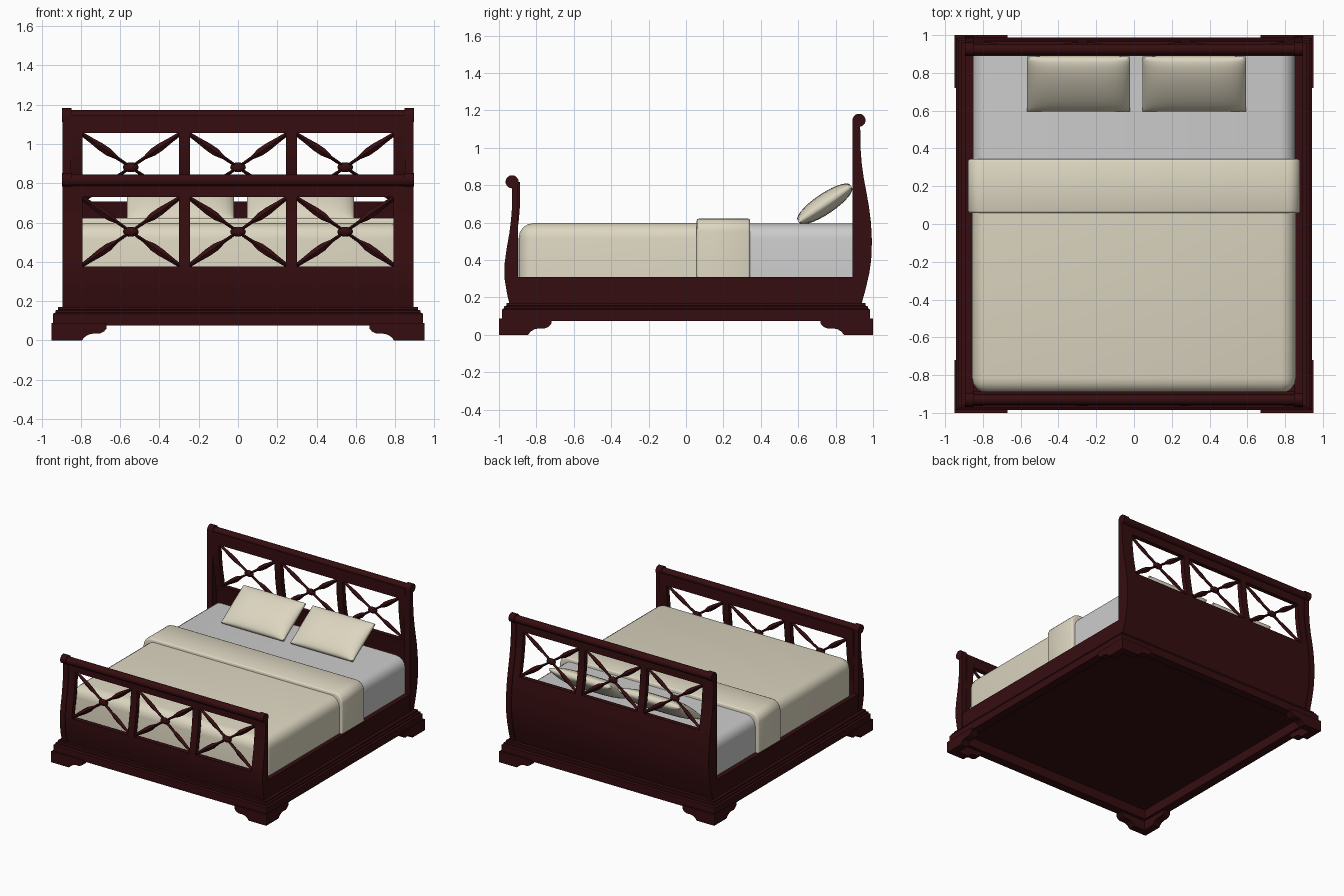
import bpy, bmesh, math
from mathutils import Vector, Matrix

if "Cube" in bpy.data.objects:
    bpy.data.objects.remove(bpy.data.objects["Cube"])


def material(name, rgb):
    m = bpy.data.materials.new(name)
    m.diffuse_color = (*rgb, 1)
    m.use_nodes = True
    m.node_tree.nodes["Principled BSDF"].inputs["Base Color"].default_value = m.diffuse_color
    return m


WOOD = material("dark_wood", (0.036, 0.004, 0.005))
CREAM = material("cream_fabric", (0.72, 0.67, 0.53))


def finish(name, bm, mat=None, smooth=None):
    bmesh.ops.recalc_face_normals(bm, faces=bm.faces)
    me = bpy.data.meshes.new(name)
    bm.to_mesh(me)
    bm.free()
    ob = bpy.data.objects.new(name, me)
    bpy.context.collection.objects.link(ob)
    if mat:
        me.materials.append(mat)
    if smooth:
        bpy.ops.object.select_all(action='DESELECT')
        bpy.context.view_layer.objects.active = ob
        ob.select_set(True)
        bpy.ops.object.shade_smooth_by_angle(angle=math.radians(smooth))
    return ob


def loft(name, rings, mat, closed=False, smooth=None):
    """Skin a list of equal-length point rings; cap the ends unless closed."""
    bm = bmesh.new()
    vs = [[bm.verts.new(p) for p in r] for r in rings]
    n = len(vs[0])
    for i in range(len(vs) if closed else len(vs) - 1):
        a, b = vs[i], vs[(i + 1) % len(vs)]
        for k in range(n):
            bm.faces.new((a[k], a[(k + 1) % n], b[(k + 1) % n], b[k]))
    if not closed:
        bm.faces.new(vs[0])
        bm.faces.new(vs[-1])
    return finish(name, bm, mat, smooth)


def prism(name, pts, axis, a, b, mat=WOOD, smooth=None):
    """Extrude a 2D outline along x (points are y,z) or y (points are x,z)."""
    place = (lambda p, c: (c, p[0], p[1])) if axis == 'x' else (lambda p, c: (p[0], c, p[1]))
    return loft(name, [[place(p, c) for p in pts] for c in (a, b)], mat, smooth=smooth)


def box(name, lo, hi, mat=WOOD):
    return prism(name, [(lo[1], lo[2]), (hi[1], lo[2]), (hi[1], hi[2]), (lo[1], hi[2])],
                 'x', lo[0], hi[0], mat)


def circle(cy, cz, r, n=20):
    return [(cy + r * math.cos(2 * math.pi * i / n), cz + r * math.sin(2 * math.pi * i / n))
            for i in range(n)]


def mirror(ob, x=True, y=False):
    m = ob.modifiers.new("mirror", 'MIRROR')
    m.use_axis = (x, y, False)


# Base moulding: stepped profile (inset, z) swept around the rectangle
prof = [(0, .075), (0, .135), (.012, .142), (.012, .152), (.025, .156), (.025, .17), (.07, .17), (.07, .075)]
loft("base_moulding", [[(sx * (.942 - d), sy * (.985 - d), z) for d, z in prof]
                       for sx, sy in ((-1, -1), (1, -1), (1, 1), (-1, 1))], WOOD, closed=True)
box("base_floor", (-.88, -.93, .15), (.88, .93, .17))

# Bracket feet: two scalloped arms per corner
arm = [(0, 0), (.155, 0), (.17, .018), (.19, .03), (.215, .035), (.245, .034), (.268, .045),
       (.28, .06), (.28, .088), (0, .088)]
mirror(prism("foot_end_arm", [(.95 - u, z) for u, z in arm], 'y', -1, -.94), y=True)
mirror(prism("foot_side_arm", [(u - .9999, z) for u, z in arm], 'x', .89, .9499), y=True)

# Side rails
mirror(box("side_rail", (.85, -.91, .16), (.892, .91, .31)))

# Head and foot boards: outer curve as (z, y) points, one sleigh shape each
HEAD = [(.16, .937), (.25, .962), (.33, .98), (.4, .99), (.5, .994), (.6, .989), (.68, .979), (.76, .965),
        (.84, .95), (.92, .939), (1.0, .933), (1.14, .931)]
FOOT = [(.16, -.943), (.22, -.957), (.3, -.97), (.38, -.97), (.46, -.959), (.54, -.945), (.62, -.935),
        (.7, -.929), (.82, -.929)]


def curve_y(c, z):
    for (z0, y0), (z1, y1) in zip(c, c[1:]):
        if z <= z1:
            return y0 + (y1 - y0) * (z - z0) / (z1 - z0)
    return c[-1][1]


def strip(name, c, x0, x1, z0, z1, inset=.006, depth=.036, inner=None):
    """A slice of the board following the sleigh curve."""
    s = 1 if c[0][1] > 0 else -1
    zs = [z0] + [z for z, _ in c if z0 < z < z1] + [z1]
    out = [(curve_y(c, z) - s * inset, z) for z in zs]
    back = [(inner if inner else y - s * depth, z) for y, z in reversed(out)]
    return prism(name, out + back, 'x', x0, x1, smooth=25)


def leaf_bar(name, c, p, q):
    """Diagonal slat, leaf-shaped on both arms, following the curve."""
    s = 1 if c[0][1] > 0 else -1
    half = [(0, .010), (.1, .014), (.2, .02), (.28, .02), (.36, .009), (.5, .007)]
    stations = half + [(1 - t, w) for t, w in reversed(half[:-1])]
    d = (Vector(q) - Vector(p)).normalized()
    rings = []
    for t, w in stations:
        x, z = p[0] + (q[0] - p[0]) * t, p[1] + (q[1] - p[1]) * t
        y = curve_y(c, z) - s * .024
        rings.append([(x - d.y * w, y, z + d.x * w), (x, y + .014, z),
                      (x + d.y * w, y, z - d.x * w), (x, y - .014, z)])
    loft(name, rings, WOOD)


def board(name, c, inner, z0, z1, scroll):
    cy, cz = scroll
    mirror(strip(name + "_post", c, .85, .895, .16, cz, 0, 0, inner))
    mirror(prism(name + "_scroll_end", circle(cy, cz, .035), 'x', .848, .896, smooth=30))
    prism(name + "_top_roll", circle(cy, cz - .003, .029), 'x', -.85, .85, smooth=30)
    strip(name + "_lower_panel", c, -.855, .855, .16, z0)
    strip(name + "_upper_band", c, -.855, .855, z1, cz)
    mirror(strip(name + "_outer_stile", c, .793, .855, z0, z1))
    mirror(strip(name + "_inner_stile", c, .245, .30, z0, z1))
    for cx in (-.546, 0, .546):
        leaf_bar(name + "_slat_rising", c, (cx - .255, z0), (cx + .255, z1))
        leaf_bar(name + "_slat_falling", c, (cx - .255, z1), (cx + .255, z0))
        bm = bmesh.new()
        bmesh.ops.create_uvsphere(bm, u_segments=12, v_segments=8, radius=1)
        zc = (z0 + z1) / 2
        y = curve_y(c, zc) - math.copysign(.024, cy)
        bm.transform(Matrix.Translation((cx, y, zc)) @ Matrix.Diagonal((.04, .02, .025, 1)))
        finish(name + "_rosette", bm, WOOD, 40)


board("headboard", HEAD, .89, .708, 1.055, (.925, 1.147))
board("footboard", FOOT, -.897, .377, .73, (-.93, .818))


# Bedding: rounded boxes
def soft_box(name, lo, hi, r, mat, pick):
    bm = bmesh.new()
    bmesh.ops.create_cube(bm, size=1)
    lo, hi = Vector(lo), Vector(hi)
    for v in bm.verts:
        v.co = [lo[i] + (v.co[i] + .5) * (hi[i] - lo[i]) for i in range(3)]
    edges = [e for e in bm.edges if pick((e.verts[0].co + e.verts[1].co) / 2 - (lo + hi) / 2)]
    bmesh.ops.bevel(bm, geom=edges, offset=r, segments=4, profile=.5, affect='EDGES')
    return finish(name, bm, mat, 40)


soft_box("sheet_mattress", (-.853, -.1, .2), (.853, .893, .594), .08, None,
         lambda m: m.z > .01 and abs(m.x) > .1)
soft_box("duvet", (-.857, -.895, .2), (.857, .2, .597), .08, CREAM,
         lambda m: (m.z > .01 and (abs(m.x) > .1 or m.y < -.1)) or (abs(m.z) < .01 and m.y < -.1))

# Folded blanket band: arch outline lofted across y with softened edges
def arch(inset, y):
    w, top, r = .88 - inset, .622 - inset, .07
    right = [(w, .29)] + [(w - r + r * math.cos(a * math.pi / 10), top - r + r * math.sin(a * math.pi / 10))
                          for a in range(6)]
    return [(x, y, z) for x, z in right + [(-x, z) for x, z in reversed(right)]]


loft("blanket_band", [arch(.012, .057), arch(.004, .06), arch(0, .07), arch(0, .33), arch(.004, .34),
                      arch(.012, .343)], CREAM, smooth=50)


# Pillows: flattened cushions leaning on the headboard
def pillow(name, cx):
    bm = bmesh.new()
    bmesh.ops.create_grid(bm, x_segments=16, y_segments=14, size=1)
    bmesh.ops.solidify(bm, geom=bm.faces[:], thickness=.01)
    mid = sum(v.co.z for v in bm.verts) / len(bm.verts)
    for v in bm.verts:
        u, w = math.sin(v.co.x * math.pi / 2), math.sin(v.co.y * math.pi / 2)
        h = .008 + .047 * max(0, 1 - abs(u) ** 5) ** .7 * max(0, 1 - w * w) ** .5
        v.co = (.273 * u, .17 * w, h if v.co.z > mid else -h)
    bm.transform(Matrix.Translation((cx, .742, .70)) @ Matrix.Rotation(math.radians(34), 4, 'X'))
    finish(name, bm, CREAM, 50)


pillow("pillow_left", -.293)
pillow("pillow_right", .319)
